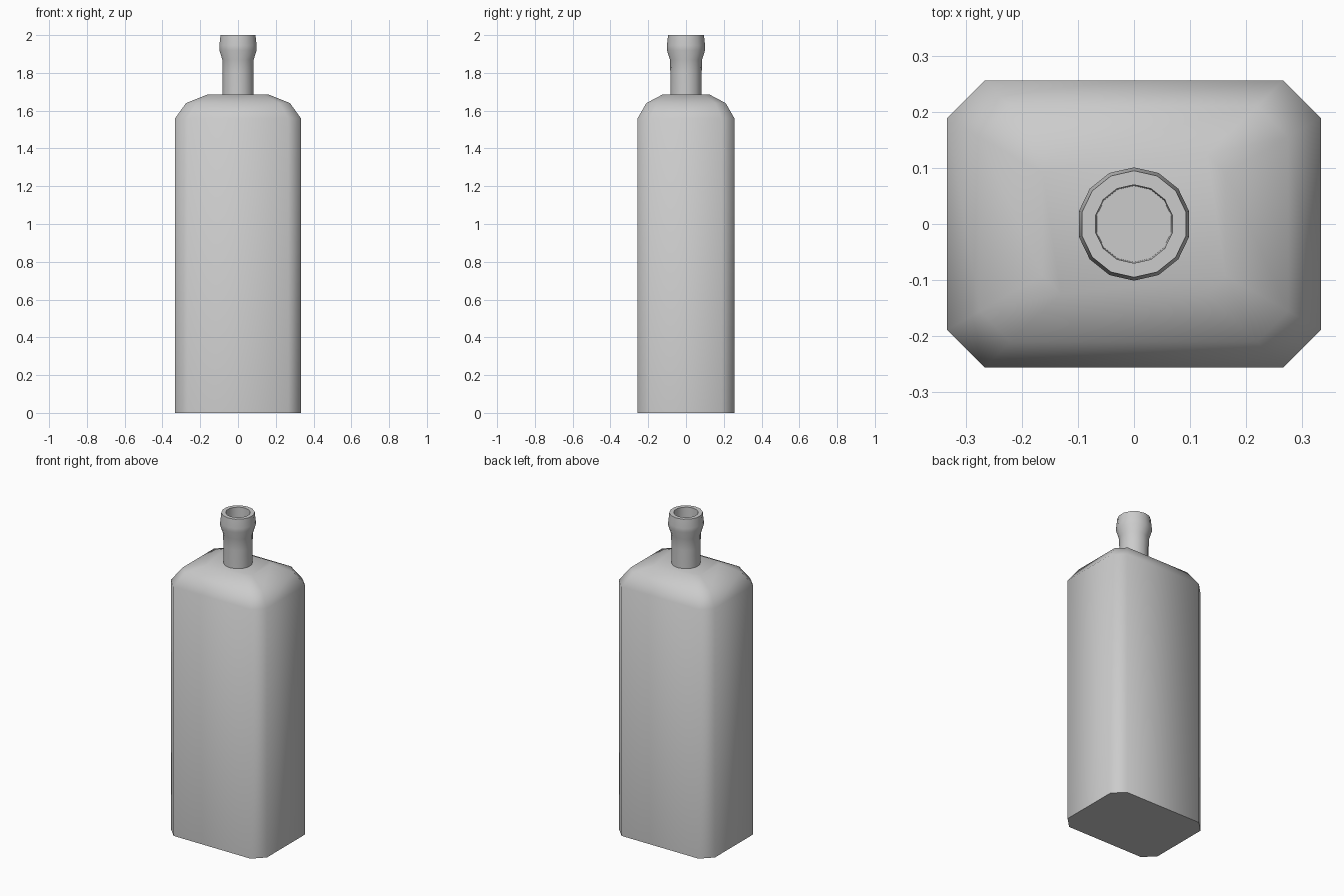
import bpy, bmesh, math

cube = bpy.data.objects.get("Cube")
if cube:
    bpy.data.objects.remove(cube)

grey = bpy.data.materials.new("light grey")
grey.use_nodes = True
grey.diffuse_color = (0.6, 0.6, 0.6, 1)
grey.node_tree.nodes["Principled BSDF"].inputs["Base Color"].default_value = (0.6, 0.6, 0.6, 1)


def loft(name, rings):
    """Skin a stack of rings and cap both ends."""
    bm = bmesh.new()
    loops = [[bm.verts.new(p) for p in ring] for ring in rings]
    n = len(loops[0])
    for a, b in zip(loops, loops[1:]):
        for i in range(n):
            j = (i + 1) % n
            bm.faces.new((a[i], a[j], b[j], b[i]))
    bm.faces.new(loops[0][::-1])
    bm.faces.new(loops[-1])
    mesh = bpy.data.meshes.new(name)
    bm.to_mesh(mesh)
    bm.free()
    mesh.materials.append(grey)
    obj = bpy.data.objects.new(name, mesh)
    bpy.context.collection.objects.link(obj)
    bpy.ops.object.select_all(action='DESELECT')
    obj.select_set(True)
    bpy.context.view_layer.objects.active = obj
    bpy.ops.object.shade_smooth_by_angle(angle=math.radians(60))
    return obj


def chamfered(x, y, c, z):
    """Rectangle with cut corners, counter-clockwise."""
    return [(x, y - c, z), (x - c, y, z), (c - x, y, z), (-x, y - c, z),
            (-x, c - y, z), (c - x, -y, z), (x - c, -y, z), (x, c - y, z)]


def circle(r, z, sides=14):
    angles = [math.pi / 2 + math.tau * i / sides for i in range(sides)]
    return [(r * math.cos(a), r * math.sin(a), z) for a in angles]


# Body with cut corners and a sloping shoulder
loft("bottle_body", [chamfered(*s) for s in (
    (0.333, 0.256, 0.067, 0), (0.333, 0.256, 0.067, 1.56),
    (0.275, 0.21, 0.055, 1.64), (0.163, 0.125, 0.033, 1.685))])

# Neck with a flared lip and a hollow mouth
loft("bottle_neck", [circle(r, z) for r, z in (
    (0.083, 1.68), (0.083, 1.80), (0.085, 1.87), (0.101, 1.92),
    (0.101, 1.945), (0.095, 2.0), (0.07, 2.0), (0.068, 1.9))])
